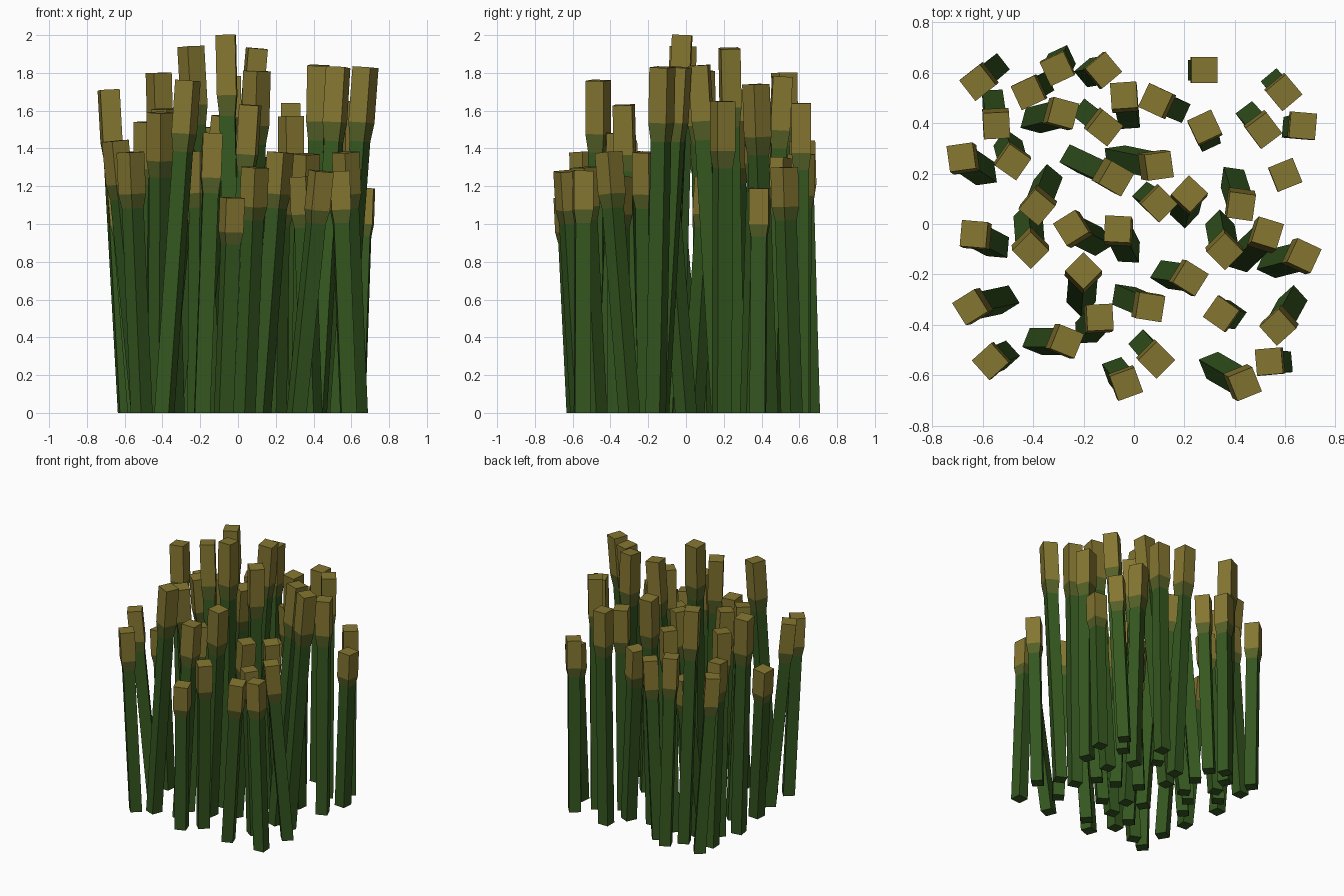
import bpy, bmesh
from math import radians
from mathutils import Vector, Matrix


def material(name, rgb):
    m = bpy.data.materials.new(name)
    m.diffuse_color = (*rgb, 1)
    return m


MATS = [material("stem_green", (0.035, 0.095, 0.014)),
        material("collar_olive", (0.09, 0.115, 0.02)),
        material("head_brown", (0.23, 0.18, 0.03))]

STEM_W, HEAD_W = 0.082, 0.104
# height fraction and width of each square section
SECTIONS = [(0, STEM_W), (0.785, STEM_W), (0.84, HEAD_W), (1, HEAD_W)]


def add_reed(bm, tip_x, tip_y, base_x, base_y, height, yaw):
    """Leaning square stem that flares into a thicker square head."""
    base, tip = Vector((base_x, base_y, 0)), Vector((tip_x, tip_y, height))
    spin = Matrix.Rotation(radians(yaw), 3, 'Z')
    tilt = Vector((0, 0, 1)).rotation_difference(tip - base).to_matrix()
    rings = []
    for t, w in SECTIONS:
        rot = spin if t == 0 else tilt @ spin
        h = w / 2
        rings.append([bm.verts.new(base.lerp(tip, t) + rot @ Vector((sx * h, sy * h, 0)))
                      for sx, sy in ((-1, -1), (1, -1), (1, 1), (-1, 1))])
    bm.faces.new(rings[0][::-1]).material_index = 0
    for i in range(3):
        for k in range(4):
            n = (k + 1) % 4
            f = bm.faces.new((rings[i][k], rings[i][n], rings[i + 1][n], rings[i + 1][k]))
            f.material_index = i
    bm.faces.new(rings[-1]).material_index = 2


def reed_row(name, reeds):
    bm = bmesh.new()
    for r in reeds:
        add_reed(bm, *r)
    me = bpy.data.meshes.new(name)
    bm.to_mesh(me)
    bm.free()
    for m in MATS:
        me.materials.append(m)
    bpy.context.collection.objects.link(bpy.data.objects.new(name, me))


# each reed: tip x, tip y, base x, base y, height, yaw
reed_row("back_reeds", [
    (-.62, .56, -.55, .62, 1.35, 38), (-.545, .39, -.56, .49, 1.38, 3),
    (-.42, .52, -.37, .55, 1.80, 25), (-.305, .615, -.285, .655, 1.44, 25),
    (-.12, .61, -.18, .60, 1.37, 40), (-.28, .44, -.40, .41, 1.20, -15),
    (-.115, .38, -.19, .44, 1.51, -38), (-.04, .51, -.02, .42, 1.78, 4),
    (.085, .49, .17, .455, 1.35, -25), (.28, .61, .255, .61, 1.64, 0),
    (.28, .385, .29, .34, 1.57, 25), (.515, .37, .46, .43, 1.74, 37),
    (.595, .52, .56, .56, 1.30, 40), (.67, .39, .63, .38, 1.19, -5)])

reed_row("middle_left_reeds", [
    (-.685, .265, -.59, .20, 1.71, 8), (-.48, .245, -.50, .32, 1.54, -35),
    (-.385, .065, -.34, .18, 1.61, -40), (-.41, -.105, -.42, .03, 1.59, 45),
    (-.635, -.04, -.54, -.09, 1.18, -5), (-.25, -.015, -.14, -.07, 1.94, 32),
    (-.065, -.02, -.02, -.11, 2.0, -3), (-.07, .18, -.24, .26, 1.57, -30),
    (-.20, -.185, -.21, -.31, 1.38, 45)])

reed_row("middle_right_reeds", [
    (.10, .23, -.07, .265, 1.93, 8), (.10, .08, .05, .11, 1.81, 45),
    (.22, .12, .20, .04, 1.25, -43), (.425, .07, .39, .18, 1.84, -8),
    (.60, .195, .59, .19, 1.65, 22), (.53, -.035, .42, -.14, 1.83, -17),
    (.36, -.11, .34, 0, 1.37, 45), (.675, -.125, .54, -.16, 1.83, -25),
    (.225, -.215, .12, -.20, 1.38, -32)])

reed_row("front_reeds", [
    (-.65, -.33, -.51, -.30, 1.44, 32), (-.135, -.37, -.19, -.43, 1.48, 3),
    (.065, -.33, -.04, -.285, 1.63, -9), (.345, -.355, .39, -.36, 1.25, -35),
    (.57, -.41, .63, -.30, 1.38, 42), (-.57, -.545, -.51, -.52, 1.38, 42),
    (-.265, -.465, -.39, -.465, 1.76, -22), (-.03, -.635, -.075, -.58, 1.14, 20),
    (.09, -.54, .035, -.475, 1.30, 45), (.44, -.635, .31, -.56, 1.28, 22),
    (.535, -.545, .585, -.55, 1.28, 5)])
